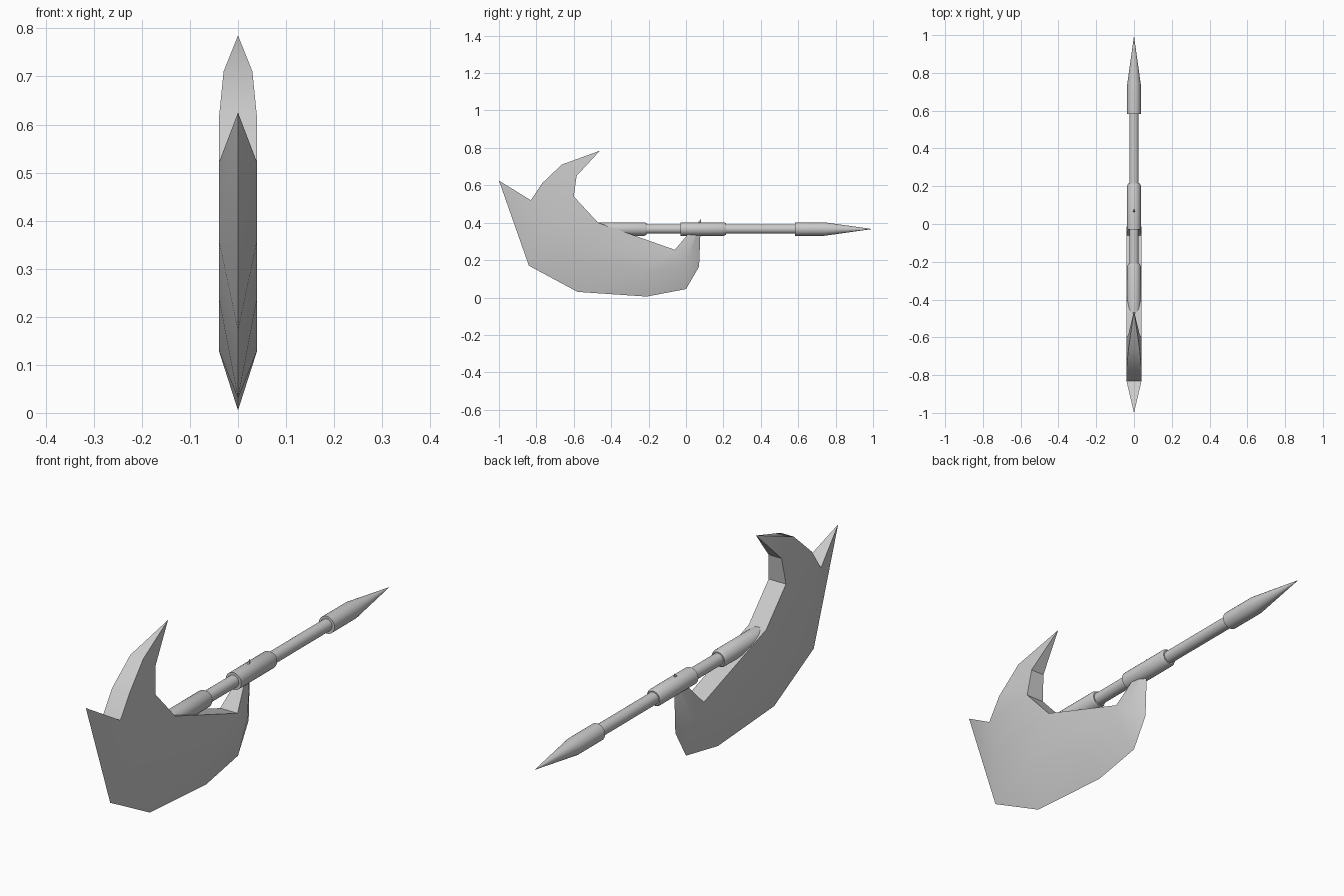
import bpy, bmesh, math

if "Cube" in bpy.data.objects:
    bpy.data.objects.remove(bpy.data.objects["Cube"])

steel = bpy.data.materials.new("grey steel")
steel.diffuse_color = (0.6, 0.6, 0.6, 1)
steel.use_nodes = True
steel.node_tree.nodes["Principled BSDF"].inputs["Base Color"].default_value = steel.diffuse_color

AXIS_Z = 0.366


def finish(name, bm, angle):
    bmesh.ops.remove_doubles(bm, verts=bm.verts, dist=1e-5)
    bmesh.ops.recalc_face_normals(bm, faces=bm.faces)
    mesh = bpy.data.meshes.new(name)
    bm.to_mesh(mesh)
    bm.free()
    mesh.materials.append(steel)
    obj = bpy.data.objects.new(name, mesh)
    bpy.context.collection.objects.link(obj)
    bpy.ops.object.select_all(action='DESELECT')
    obj.select_set(True)
    bpy.context.view_layer.objects.active = obj
    bpy.ops.object.shade_smooth_by_angle(angle=math.radians(angle))
    return obj


def lathe(name, profile, sides=24):
    """Turn a (y, radius) profile around the handle axis."""
    bm = bmesh.new()
    rings = []
    for y, r in profile:
        rings.append([bm.verts.new((r * math.cos(2 * math.pi * i / sides), y,
                                    AXIS_Z + r * math.sin(2 * math.pi * i / sides)))
                      for i in range(sides)])
    for a, b in zip(rings, rings[1:]):
        for i in range(sides):
            j = (i + 1) % sides
            bm.faces.new((a[i], a[j], b[j], b[i]))
    bm.faces.new(rings[0])
    bm.faces.new(rings[-1])
    return finish(name, bm, 30)


# handle: thin rod, two sleeves and a pointed end
lathe("rod", [(-0.45, 0.025), (0.62, 0.025)])
lathe("rear_sleeve", [(-0.47, 0.036), (-0.222, 0.036), (-0.21, 0.03)])
lathe("middle_sleeve", [(-0.03, 0.036), (0.203, 0.036), (0.215, 0.03)])
lathe("spear_tip", [(0.583, 0.036), (0.74, 0.036), (0.99, 0.0008)])

# blade: cutting edge on the centre plane, ridge and back at half thickness
T = 0.04
HOOK = (0, 0.08, 0.42)       # small hook through the handle
HORN = (0, -0.46, 0.785)     # upper horn tip
edge = [(0, y, z) for y, z in ((-1, .625), (-.84, .17), (-.58, .03), (-.21, .005),
                               (0, .045), (.07, .165))] + [HOOK]
ridge = [(T, y, z) for y, z in ((-.83, .52), (-.8, .36), (-.6, .24), (-.24, .13),
                                (-.04, .17))] + [(.037, .01, .21), HOOK]
a, b, c = (T, -.77, .61), (.03, -.665, .71), (.03, -.585, .65)
d, e, f = (T, -.6, .54), (T, -.47, .40), (T, -.06, .255)
r = ridge

# one side: bevel strip, then flat cheek
side = [(edge[i], edge[i + 1], ridge[i + 1], ridge[i]) for i in range(6)]
side += [(a, b, c, d), (b, HORN, c), (r[0], a, d, r[1]), (r[1], d, e, r[2]),
         (r[2], e, f, r[3]), (r[3], f, r[4]), (r[4], f, r[5]), (r[5], f, HOOK)]


def flip(p):
    return (-p[0], p[1], p[2])


faces = side + [[flip(p) for p in face] for face in side]
# strips joining both sides
rim = [edge[0], r[0], a, b, HORN, c, d, e, f, HOOK]
faces += [(p, q, flip(q), flip(p)) for p, q in zip(rim, rim[1:])]

bm = bmesh.new()
for face in faces:
    pts = list(dict.fromkeys(face))
    if len(pts) > 2:
        bm.faces.new([bm.verts.new(p) for p in pts])
finish("blade", bm, 25)
